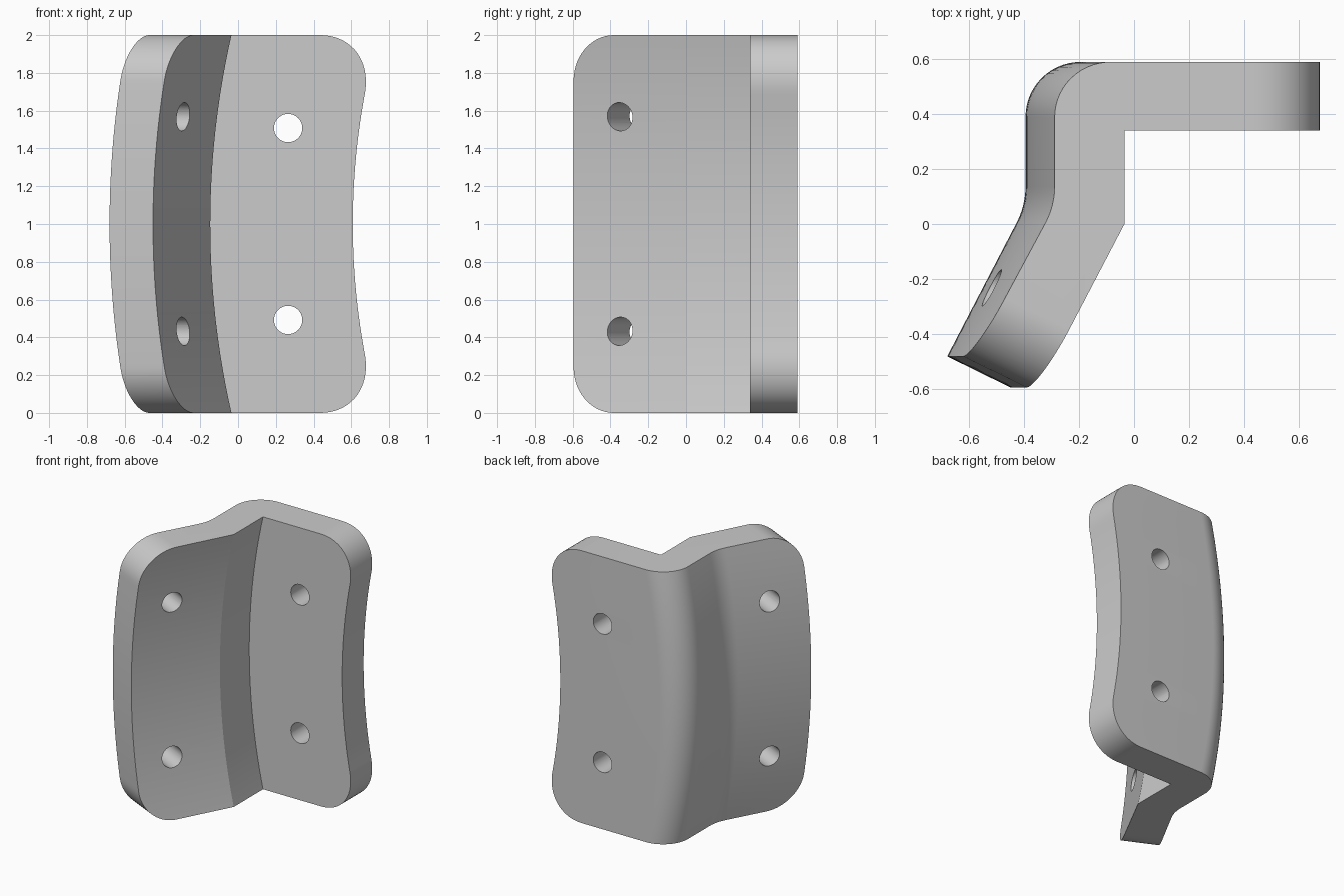
import bpy, bmesh, math
from mathutils import Vector, Matrix

cube = bpy.data.objects.get("Cube")
if cube:
    bpy.data.objects.remove(cube, do_unlink=True)

grey = bpy.data.materials.new("plain grey")
grey.use_nodes = True
colour = (0.6, 0.6, 0.6, 1)
grey.diffuse_color = colour
grey.node_tree.nodes["Principled BSDF"].inputs["Base Color"].default_value = colour

AXIS_X = 4.37          # the section sweeps round this upright-plane centre
ALONG = Vector((0.461, 0.888))    # flange direction, from its free end inward
NORMAL = Vector((-0.888, 0.461))  # flange normal


def fillet(before, corner, after, size, steps):
    """Circular fillet as a weighted conic through the corner."""
    corner = Vector(corner)
    u = (Vector(before) - corner).normalized()
    v = (Vector(after) - corner).normalized()
    w = math.sin(u.angle(v) / 2)
    points = []
    for i in range(steps + 1):
        t = i / steps
        a, b, c = (1 - t) ** 2, 2 * w * t * (1 - t), t * t
        points.append(((corner + u * size) * a + corner * b + (corner + v * size) * c) / (a + b + c))
    return points


def bowed(x, z):
    radius = AXIS_X - x
    return AXIS_X - math.sqrt(radius ** 2 - (z - 1) ** 2)


def rounding(z, radius):
    """How far an end draws in near the top and bottom corners."""
    d = max(0, abs(z - 1) - (1 - radius))
    return radius - math.sqrt(max(0, radius ** 2 - d * d))


# Section at mid height, inner side first
flange_in, flange_out = Vector((-0.45, -0.595)), Vector((-0.68, -0.482))
knee, elbow = (-0.395, 0.067), (-0.395, 0.59)
plate_in, plate_out = Vector((0.608, 0.34)), Vector((0.608, 0.59))
section = [flange_in, Vector((-0.147, 0)), Vector((-0.147, 0.34)), plate_in, plate_out]
section += fillet(plate_out, elbow, knee, 0.2, 14)
section += fillet(elbow, knee, flange_out, 0.07, 6)
section += [flange_out]

# Heights, crowded toward the rounded corners
upper = [0.68 * i / 14 for i in range(15)]
upper += [0.68 + 0.32 * math.sin(math.pi / 2 * i / 18) for i in range(1, 19)]
heights = [1 - h for h in reversed(upper[1:])] + [1 + h for h in upper]

# Bracket body
bm = bmesh.new()
rings = []
for z in heights:
    ring = []
    for p in section:
        q = Vector((bowed(p.x, z), p.y))
        if p is flange_in or p is flange_out:
            q += ALONG * rounding(z, 0.24)
        elif p is plate_in or p is plate_out:
            q.x -= rounding(z, 0.31)
        ring.append(bm.verts.new((q.x, q.y, z)))
    rings.append(ring)
count = len(section)
for low, high in zip(rings, rings[1:]):
    for i in range(count):
        j = (i + 1) % count
        bm.faces.new((low[i], low[j], high[j], high[i]))
bm.faces.new(rings[0])
bm.faces.new(rings[-1])
bmesh.ops.recalc_face_normals(bm, faces=bm.faces)
mesh = bpy.data.meshes.new("bracket")
bm.to_mesh(mesh)
bm.free()
bracket = bpy.data.objects.new("bracket", mesh)
bpy.context.collection.objects.link(bracket)
mesh.materials.append(grey)

# Screw holes: two through the plate, two through the slanted flange
bm = bmesh.new()
holes = [((0.265, 0.465), Vector((0, 1)), 0.508), ((-0.412, -0.287), NORMAL, 0.568)]
for (x, y), direction, offset in holes:
    for side in (-1, 1):
        turn = direction.to_3d().to_track_quat('Z', 'Y').to_matrix().to_4x4()
        bmesh.ops.create_cone(bm, cap_ends=True, segments=40, radius1=0.075, radius2=0.075, depth=0.5,
                              matrix=Matrix.Translation((x, y, 1 + side * offset)) @ turn)
cut_mesh = bpy.data.meshes.new("hole_cutter")
bm.to_mesh(cut_mesh)
bm.free()
cut_mesh.materials.append(grey)
cutter = bpy.data.objects.new("hole_cutter", cut_mesh)
bpy.context.collection.objects.link(cutter)
cutter.hide_render = True

drill = bracket.modifiers.new("screw holes", 'BOOLEAN')
drill.operation = 'DIFFERENCE'
drill.solver = 'EXACT'
drill.object = cutter
bpy.ops.object.select_all(action='DESELECT')
bracket.select_set(True)
bpy.context.view_layer.objects.active = bracket
bpy.ops.object.modifier_apply(modifier=drill.name)
bpy.data.objects.remove(cutter, do_unlink=True)
bpy.ops.object.shade_smooth_by_angle(angle=math.radians(25))
